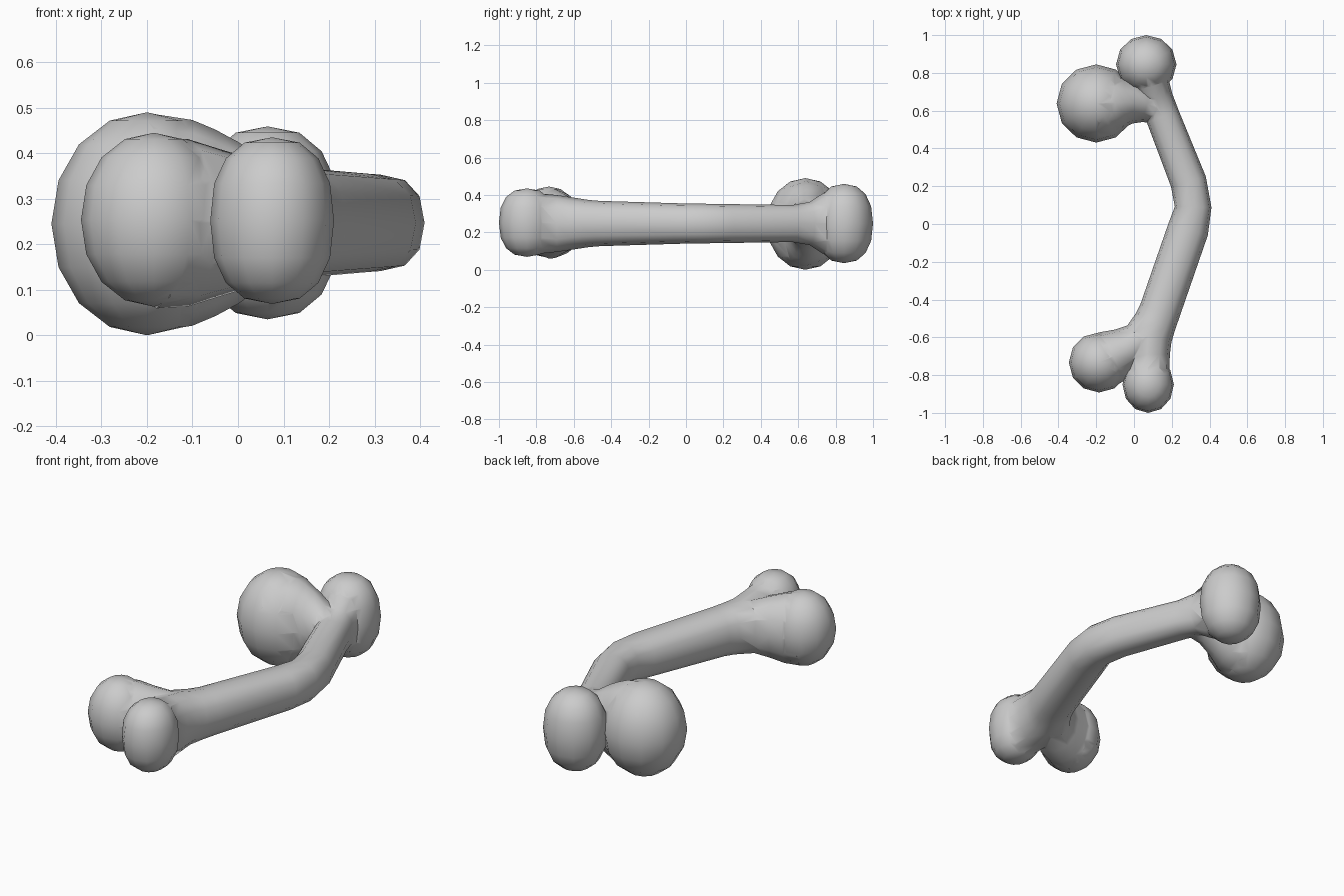
import bpy, bmesh, math
from mathutils import Vector

if "Cube" in bpy.data.objects:
    bpy.data.objects.remove(bpy.data.objects["Cube"])

MID = 0.247  # height of the bone's centre line


def squared(v, power):
    return math.copysign(abs(v) ** power, v)


def finish(bm, name):
    bmesh.ops.recalc_face_normals(bm, faces=bm.faces)
    mesh = bpy.data.meshes.new(name)
    bm.to_mesh(mesh)
    bm.free()
    obj = bpy.data.objects.new(name, mesh)
    bpy.context.collection.objects.link(obj)
    return obj


def tube(name, path, power=1.0, sides=12):
    """Closed tube through (x, y, half width, half height) stations."""
    bm = bmesh.new()
    rings = []
    for i, (x, y, w, h) in enumerate(path):
        a = Vector(path[max(i - 1, 0)][:2])
        p = Vector((x, y))
        b = Vector(path[min(i + 1, len(path) - 1)][:2])
        d = ((p - a).normalized() + (b - p).normalized()).normalized()
        ring = []
        for k in range(sides):
            t = 2 * math.pi * k / sides
            c = w * squared(math.cos(t), power)
            z = MID + h * squared(math.sin(t), power)
            ring.append(bm.verts.new((x - d.y * c, y + d.x * c, z)))
        rings.append(ring)
    for r, s in zip(rings, rings[1:]):
        for k in range(sides):
            n = (k + 1) % sides
            bm.faces.new((r[k], r[n], s[n], s[k]))
    bm.faces.new(rings[0])
    bm.faces.new(rings[-1])
    return finish(bm, name)


def knob(name, centre, radii, power):
    """Low-poly ellipsoid, squared off slightly in height."""
    bm = bmesh.new()
    bmesh.ops.create_uvsphere(bm, u_segments=12, v_segments=8, radius=1)
    for v in bm.verts:
        r = math.hypot(v.co.x, v.co.y)
        f = r ** (power - 1) if r > 1e-4 else 1
        v.co = Vector((centre[0] + v.co.x * f * radii[0],
                       centre[1] + v.co.y * f * radii[1],
                       centre[2] + squared(v.co.z, power) * radii[2]))
    return finish(bm, name)


# Bent shaft, flaring towards the front
bone = tube("bone", [
    (0.075, -0.82, 0.11, 0.165), (0.068, -0.69, 0.122, 0.152),
    (0.075, -0.59, 0.128, 0.137), (0.113, -0.52, 0.113, 0.126),
    (0.137, -0.46, 0.109, 0.121), (0.286, -0.03, 0.109, 0.108),
    (0.313, 0.09, 0.097, 0.106), (0.288, 0.225, 0.096, 0.104),
    (0.152, 0.57, 0.09, 0.099), (0.118, 0.66, 0.09, 0.115),
    (0.095, 0.73, 0.095, 0.16), (0.075, 0.80, 0.12, 0.185)], power=0.85)

parts = [
    # Necks blending the shaft into the side knobs
    tube("front_neck", [(0.10, -0.55, 0.09, 0.118), (0.04, -0.615, 0.105, 0.138),
                        (-0.04, -0.665, 0.122, 0.162), (-0.11, -0.70, 0.142, 0.184),
                        (-0.18, -0.73, 0.152, 0.188)]),
    tube("back_neck", [(0.145, 0.60, 0.07, 0.095), (0.07, 0.635, 0.1, 0.13),
                       (0.0, 0.645, 0.113, 0.178), (-0.05, 0.645, 0.133, 0.205),
                       (-0.10, 0.642, 0.17, 0.226), (-0.19, 0.638, 0.2, 0.24)]),
    # Four rounded end knobs
    knob("front_left_knob", (-0.185, -0.733, 0.254), (0.16, 0.159, 0.191), 0.96),
    knob("front_right_knob", (0.075, -0.85, 0.252), (0.136, 0.15, 0.183), 0.84),
    knob("back_left_knob", (-0.2, 0.638, 0.245), (0.21, 0.207, 0.245), 0.98),
    knob("back_right_knob", (0.065, 0.845, 0.247), (0.16, 0.155, 0.212), 0.86),
]

# Merge everything into one skin
bpy.ops.object.select_all(action='DESELECT')
bpy.context.view_layer.objects.active = bone
bone.select_set(True)
for part in parts:
    mod = bone.modifiers.new("union", 'BOOLEAN')
    mod.operation = 'UNION'
    mod.solver = 'EXACT'
    mod.object = part
    bpy.ops.object.modifier_apply(modifier=mod.name)
    bpy.data.objects.remove(part, do_unlink=True)

bpy.ops.object.shade_smooth_by_angle(angle=math.radians(50))
